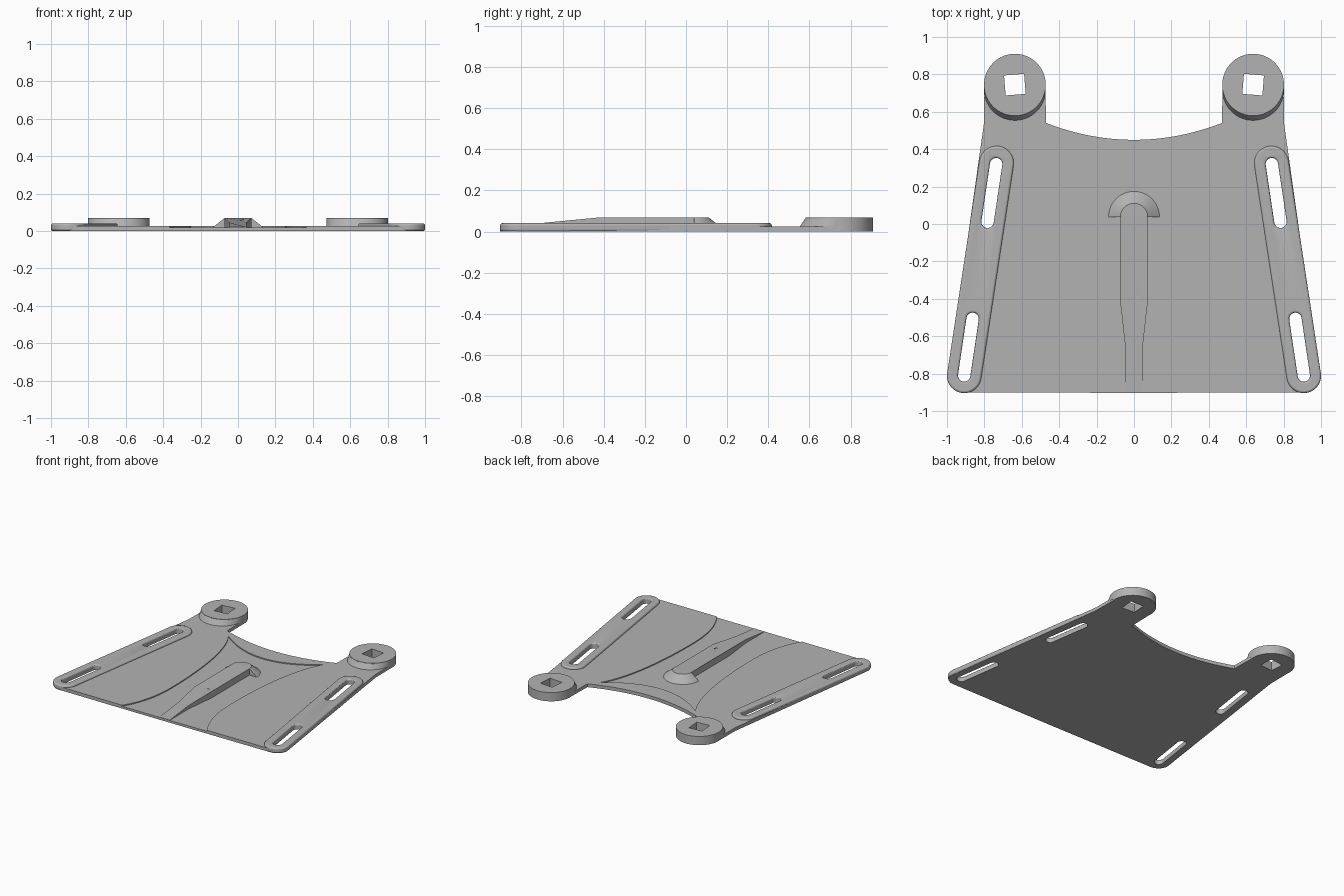
import bpy, bmesh
from math import pi, cos, sin, atan2
from mathutils import Vector
from mathutils.geometry import interpolate_bezier

if "Cube" in bpy.data.objects:
    bpy.data.objects.remove(bpy.data.objects["Cube"])

grey = bpy.data.materials.new("plain_grey")
grey.use_nodes = True
grey.diffuse_color = (0.45, 0.45, 0.45, 1)
grey.node_tree.nodes["Principled BSDF"].inputs["Base Color"].default_value = grey.diffuse_color


def arc(cx, cy, r, a0, a1, n=24):
    return [(cx + r * cos(a0 + (a1 - a0) * i / n), cy + r * sin(a0 + (a1 - a0) * i / n))
            for i in range(n + 1)]


def capsule(a, b, r):
    t = atan2(b[1] - a[1], b[0] - a[0])
    return arc(*b, r, t - pi / 2, t + pi / 2) + arc(*a, r, t + pi / 2, t + 3 * pi / 2)


def bezier(a, h1, h2, b, n=16):
    return [tuple(p) for p in interpolate_bezier(*[Vector(p) for p in (a, h1, h2, b)], n)]


def flip(points):
    return [(-x, y) for x, y in reversed(points)]


def loft(name, lower, upper, cutter=False):
    """Solid between two matching loops of 3D points."""
    bm = bmesh.new()
    lo = [bm.verts.new(p) for p in lower]
    hi = [bm.verts.new(p) for p in upper]
    bm.faces.new(lo)
    bm.faces.new(hi)
    for i in range(len(lo)):
        j = (i + 1) % len(lo)
        bm.faces.new((lo[i], lo[j], hi[j], hi[i]))
    bmesh.ops.recalc_face_normals(bm, faces=bm.faces)
    mesh = bpy.data.meshes.new(name)
    bm.to_mesh(mesh)
    bm.free()
    obj = bpy.data.objects.new(name, mesh)
    bpy.context.collection.objects.link(obj)
    mesh.materials.append(grey)
    obj.hide_render = cutter
    if cutter:
        obj.hide_set(True)
        obj.display_type = 'WIRE'
    return obj


def prism(name, points, z0, z1, cutter=False):
    return loft(name, [(x, y, z0) for x, y in points], [(x, y, z1) for x, y in points], cutter)


def cut(obj, cutters):
    for c in cutters:
        m = obj.modifiers.new("cut", 'BOOLEAN')
        m.operation, m.object, m.solver = 'DIFFERENCE', c, 'EXACT'


def bevel(obj, width, segments):
    m = obj.modifiers.new("soft_edges", 'BEVEL')
    m.width, m.segments, m.limit_method, m.angle_limit = width, segments, 'ANGLE', 0.7


BASE, PANEL, RAIL, TOP = 0.018, 0.026, 0.041, 0.068
FRONT_END, BACK_END = (0.908, -0.812), (0.735, 0.325)
BOSS, BOSS_R = (0.637, 0.745), 0.165

# Base plate with two arms and a curved back notch
half = [(0, -0.903)] + arc(*FRONT_END, 0.088, -pi / 2, -0.15, 12)
half += [(0.802, 0.54)] + arc(*BOSS, BOSS_R - 0.002, 0, pi)
half += [(0.47 * k / 16, 0.45 + 0.09 * (k / 16) ** 2) for k in range(16, 0, -1)]
outline = half + [(0, 0.45)] + flip(half[1:])
plate = prism("base_plate", outline, 0, PANEL)

# Sunken centre between the side panels and the back strip
side = bezier((0.4, -0.95), (0.32, -0.85), (0.25, -0.7), (0.25, -0.45))
side += bezier((0.25, -0.45), (0.25, -0.1), (0.29, 0.28), (0.41, 0.47))[1:]
back = [(0.41 * k / 12, 0.31 + 0.16 * (k / 12) ** 2) for k in range(11, -12, -1)]
sunken = prism("sunken_centre_cutter", side + back + flip(side), BASE, 0.1, True)

plate_cutters = [sunken]
for label, s in (("left", 1), ("right", -1)):
    # Strap slots and square drive hole
    slots = []
    for where, a, b in (("front", (0.908, -0.81), (0.863, -0.507)),
                        ("back", (0.783, 0.012), (0.737, 0.32))):
        pts = capsule((s * a[0], a[1]), (s * b[0], b[1]), 0.033)
        slots.append(prism(f"{label}_{where}_slot_cutter", pts, -0.1, 0.2, True))
    turn = -s * 0.08 + pi / 4
    square = arc(s * BOSS[0], BOSS[1], 0.076, turn, turn + 1.5 * pi, 3)
    hole = prism(f"{label}_hole_cutter", square, -0.1, 0.2, True)
    plate_cutters += slots + [hole]

    # Raised side rail
    rail = prism(f"{label}_rail",
                 capsule((s * FRONT_END[0], FRONT_END[1]), (s * BACK_END[0], BACK_END[1]), 0.092),
                 0, RAIL)
    cut(rail, slots)
    bevel(rail, 0.011, 3)

    # Round boss with a slanted front skirt
    ring = arc(s * BOSS[0], BOSS[1], BOSS_R, 0, 2 * pi * 63 / 64, 63)
    boss = prism(f"{label}_boss", ring, 0, TOP)
    skirt = loft(f"{label}_boss_skirt",
                 [(x, y - 0.035, 0.012) for x, y in ring],
                 [(x, y - 0.001, TOP - 0.004) for x, y in ring])
    cut(boss, [hole])
    cut(skirt, [hole])
cut(plate, plate_cutters)

# Central rib, narrowing and sloping down to the front edge
rib_half = [(0.072, 0.045, TOP), (0.072, -0.43, TOP), (0.045, -0.67, 0.045), (0.045, -0.9, BASE + 0.002)]
rib_top = rib_half + [(-x, y, z) for x, y, z in reversed(rib_half)]
rib = loft("centre_rib", [(x, y, 0.008) for x, y, z in rib_top], rib_top)
notch = prism("rib_notch_cutter", [(-0.03, -0.415), (0.03, -0.415), (0.03, -0.385), (-0.03, -0.385)],
              TOP - 0.012, 0.1, True)
cut(rib, [notch])

# Half cone closing the back of the rib
head = loft("rib_head",
            [(x, y, BASE - 0.003) for x, y in arc(0, 0.038, 0.14, 0, pi)],
            [(x, y, TOP) for x, y in arc(0, 0.038, 0.073, 0, pi)])

# Smooth the curved walls, keep the edges sharp
bpy.ops.object.select_all(action='DESELECT')
for obj in bpy.context.collection.objects:
    if obj.type == 'MESH' and not obj.hide_render and grey.name in obj.data.materials:
        obj.select_set(True)
        bpy.context.view_layer.objects.active = obj
bpy.ops.object.shade_smooth_by_angle(angle=0.6)
